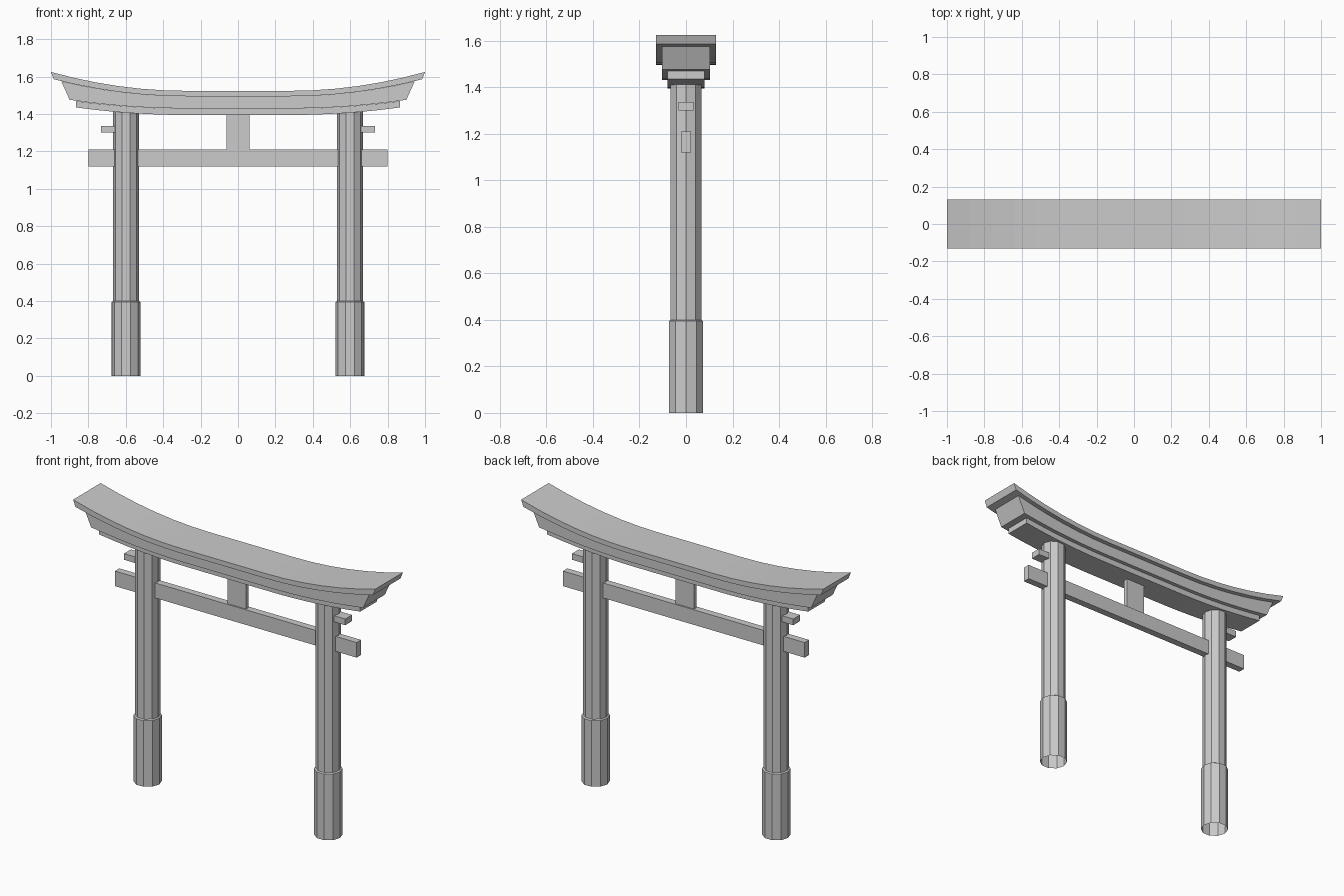
import bpy, bmesh, math

if "Cube" in bpy.data.objects:
    bpy.data.objects.remove(bpy.data.objects["Cube"], do_unlink=True)

stone = bpy.data.materials.new("light_grey")
stone.use_nodes = True
grey = (0.6, 0.6, 0.6, 1)
stone.diffuse_color = grey
stone.node_tree.nodes["Principled BSDF"].inputs["Base Color"].default_value = grey


def finish(name, bm):
    bmesh.ops.recalc_face_normals(bm, faces=bm.faces)
    mesh = bpy.data.meshes.new(name)
    bm.to_mesh(mesh)
    bm.free()
    mesh.materials.append(stone)
    obj = bpy.data.objects.new(name, mesh)
    bpy.context.collection.objects.link(obj)
    return obj


def box(name, x0, x1, half_depth, z0, z1):
    bm = bmesh.new()
    bmesh.ops.create_cube(bm, size=1)
    for v in bm.verts:
        v.co.x = x0 if v.co.x < 0 else x1
        v.co.y *= 2 * half_depth
        v.co.z = z0 if v.co.z < 0 else z1
    finish(name, bm)


FLAT = 0.28   # half length of the level middle stretch
STEPS = 6


def half_curve(end_x, mid_z, end_z):
    """Points from the level middle out to the raised tip."""
    pts = []
    for i in range(STEPS + 1):
        t = i / STEPS
        pts.append((FLAT + (end_x - FLAT) * t, mid_z + (end_z - mid_z) * t * t))
    return pts


def curved_beam(name, half_depth, top, bottom):
    """Beam with upturned ends; top and bottom are (end x, middle z, end z)."""
    rows = []
    for spec in (top, bottom):
        right = half_curve(*spec)
        rows.append([(-x, z) for x, z in reversed(right)] + right)
    bm = bmesh.new()
    rings = []
    for (xt, zt), (xb, zb) in zip(*rows):
        corners = ((xt, -half_depth, zt), (xt, half_depth, zt),
                   (xb, half_depth, zb), (xb, -half_depth, zb))
        rings.append([bm.verts.new(c) for c in corners])
    for a, b in zip(rings, rings[1:]):
        for k in range(4):
            n = (k + 1) % 4
            bm.faces.new((a[k], a[n], b[n], b[k]))
    bm.faces.new(rings[0])
    bm.faces.new(rings[-1])
    finish(name, bm)


def pillar(name, x, sides=10):
    """Ten-sided post with a thicker sleeve at the foot, open underneath."""
    profile = ((0.077, 0), (0.077, 0.395), (0.069, 0.4), (0.069, 1.415))
    bm = bmesh.new()
    rings = []
    for r, z in profile:
        angles = [math.tau * i / sides for i in range(sides)]
        rings.append([bm.verts.new((x + r * math.cos(a), r * math.sin(a), z))
                      for a in angles])
    for a, b in zip(rings, rings[1:]):
        for k in range(sides):
            n = (k + 1) % sides
            bm.faces.new((a[k], a[n], b[n], b[k]))
    bm.faces.new(rings[-1])
    finish(name, bm)


# Stacked curved lintels
curved_beam("roof_plate", 0.13, (1.0, 1.524, 1.625), (0.985, 1.495, 1.586))
curved_beam("upper_lintel", 0.103, (0.945, 1.495, 1.575), (0.9, 1.43, 1.476))
curved_beam("lower_lintel", 0.08, (0.865, 1.43, 1.469), (0.865, 1.395, 1.435))

# Tie beam and centre strut
box("tie_beam", -0.8, 0.8, 0.021, 1.12, 1.21)
box("centre_strut", -0.062, 0.062, 0.013, 1.2, 1.4)

# Pillars and the pegs on their outer sides
for side, s in (("left", 1), ("right", -1)):
    pillar(side + "_pillar", 0.598 * s)
    inner, outer = 0.62 * s, 0.732 * s
    box(side + "_peg", min(inner, outer), max(inner, outer), 0.032, 1.3, 1.337)
